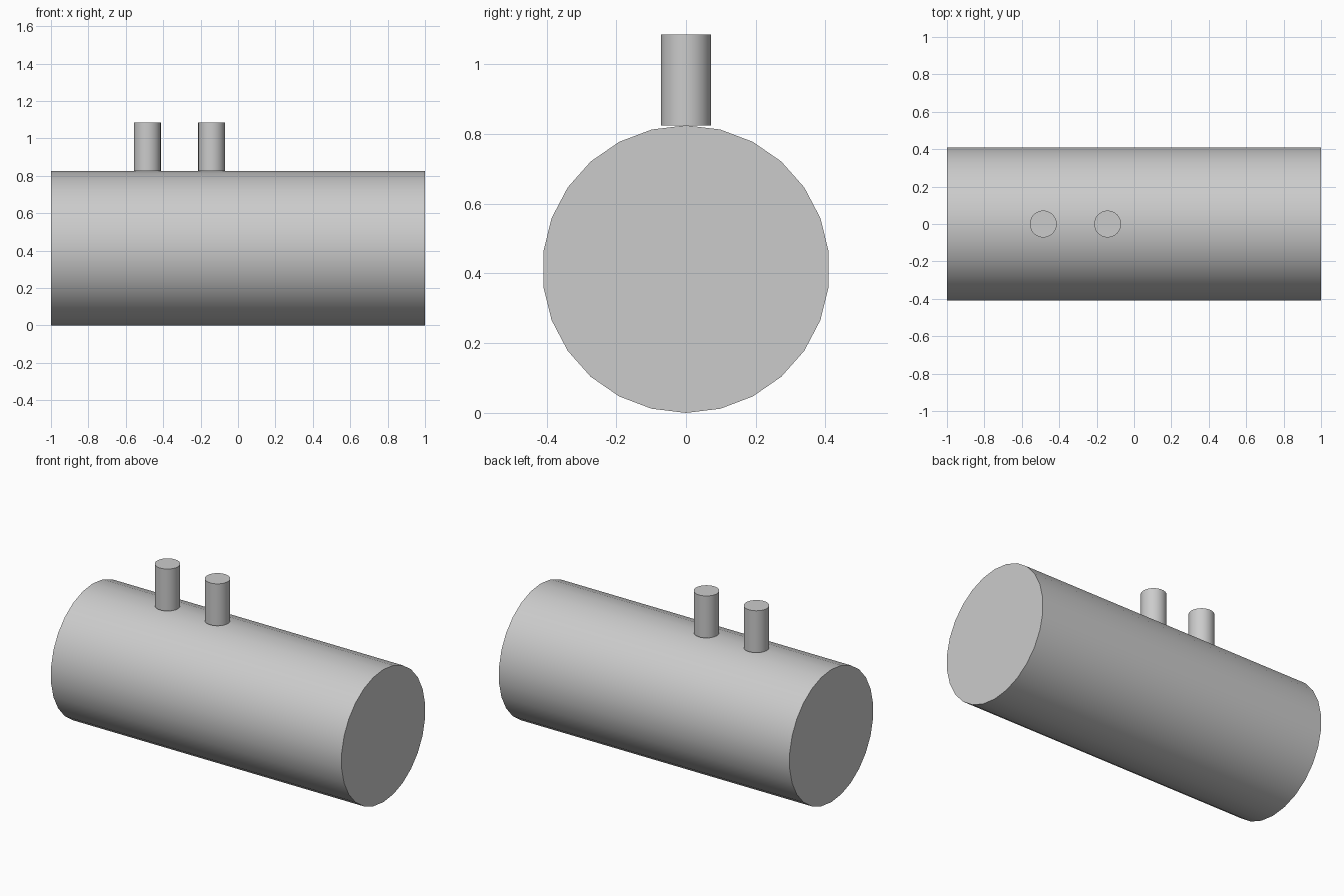
import bpy
import math

cube = bpy.data.objects.get("Cube")
if cube:
    bpy.data.objects.remove(cube, do_unlink=True)

SIDES = 26
BODY_RADIUS = 0.4125
BODY_TOP = 2 * BODY_RADIUS
ROD_RADIUS = 0.072
ROD_TOP = 1.086

# Single plain grey for every part
grey = bpy.data.materials.new("light_grey")
grey.use_nodes = True
grey.diffuse_color = (0.6, 0.6, 0.6, 1)
grey.node_tree.nodes["Principled BSDF"].inputs["Base Color"].default_value = (0.6, 0.6, 0.6, 1)


def cylinder(name, radius, length, location, rotation):
    bpy.ops.mesh.primitive_cylinder_add(
        vertices=SIDES, radius=radius, depth=length,
        location=location, rotation=rotation)
    part = bpy.context.object
    part.name = name
    part.data.materials.append(grey)
    bpy.ops.object.shade_smooth_by_angle(angle=math.radians(30))
    return part


# Main drum lying along x, with a corner of its outline at top and bottom
quarter = math.pi / 2
cylinder("drum", BODY_RADIUS, 2, (0, 0, BODY_RADIUS), (quarter, 0, quarter))

# Two upright pipes resting on the top of the drum
for name, x in (("right_pipe", -0.485), ("middle_pipe", -0.141)):
    cylinder(name, ROD_RADIUS, ROD_TOP - BODY_TOP,
             (x, 0, (ROD_TOP + BODY_TOP) / 2), (0, 0, quarter))
